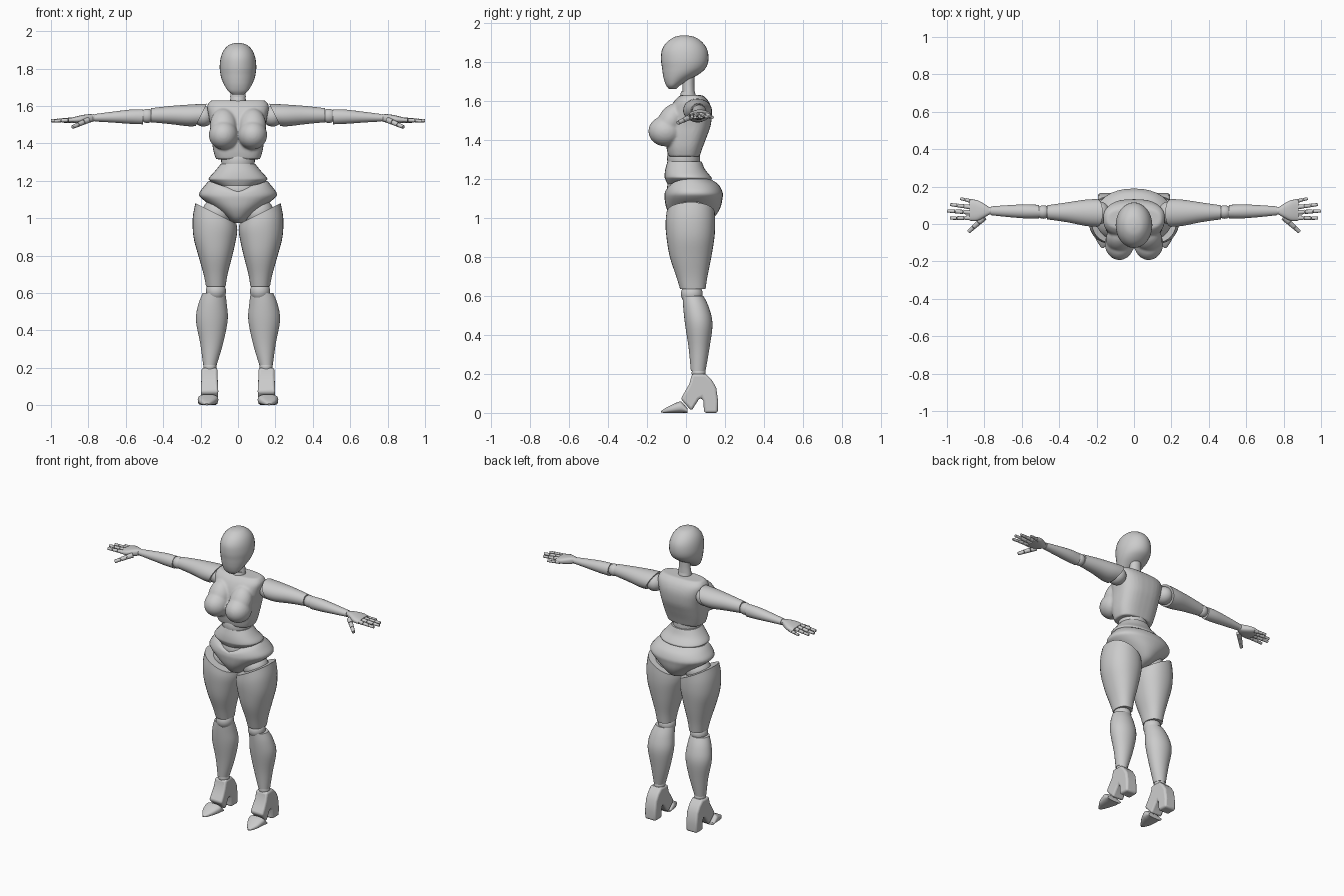
import bpy, bmesh, math
from mathutils import Vector, Matrix

if "Cube" in bpy.data.objects:
    bpy.data.objects.remove(bpy.data.objects["Cube"])

AX = {'z': lambda t, a, b: (a, b, t), 'x': lambda t, a, b: (t, b, a), 'y': lambda t, a, b: (a, t, b)}


def finish(name, bm, mirror=False, angle=40):
    bmesh.ops.recalc_face_normals(bm, faces=bm.faces)
    me = bpy.data.meshes.new(name)
    bm.to_mesh(me)
    bm.free()
    for p in me.polygons:
        p.use_smooth = True
    me.set_sharp_from_angle(angle=math.radians(angle))
    ob = bpy.data.objects.new(name, me)
    bpy.context.collection.objects.link(ob)
    if mirror:
        ob.modifiers.new("Mirror", 'MIRROR').use_mirror_merge = False
    return ob


def smooth_rings(rings, steps):
    rings = [tuple(r) + (0,) * (6 - len(r)) for r in rings]
    out = []
    for i in range(len(rings) - 1):
        p0, p1, p2, p3 = rings[max(i - 1, 0)], rings[i], rings[i + 1], rings[min(i + 2, len(rings) - 1)]
        for s in range(steps):
            u = s / steps
            out.append([0.5 * (2 * b + (c - a) * u + (2 * a - 5 * b + 4 * c - d) * u * u
                               + (3 * b - a - 3 * c + d) * u ** 3) for a, b, c, d in zip(p0, p1, p2, p3)])
    return out + [list(rings[-1])]


def add_loft(bm, rings, axis='z', e=2.0, n=32, steps=4, deform=None):
    """Ring = (position, a0, a1, b0, b1, tilt); superellipse sections skinned along the axis."""
    loops = []
    for t, a0, a1, b0, b1, k in smooth_rings(rings, steps):
        loop = []
        for j in range(n):
            c, s = math.cos(2 * math.pi * j / n), math.sin(2 * math.pi * j / n)
            da = (a1 - a0) / 2 * math.copysign(abs(c) ** (2 / e), c)
            db = (b1 - b0) / 2 * math.copysign(abs(s) ** (2 / e), s)
            co = Vector(AX[axis](t + k * da, (a0 + a1) / 2 + da, (b0 + b1) / 2 + db))
            loop.append(bm.verts.new(deform(co) if deform else co))
        loops.append(loop)
    for lo, hi in zip(loops, loops[1:]):
        for j in range(n):
            bm.faces.new((lo[j], lo[(j + 1) % n], hi[(j + 1) % n], hi[j]))
    bm.faces.new(loops[0])
    bm.faces.new(loops[-1])


def loft(name, rings, mirror=False, **kw):
    bm = bmesh.new()
    add_loft(bm, rings, **kw)
    return finish(name, bm, mirror)


def add_ball(bm, c, r, tilt=0):
    m = Matrix.Translation(c) @ Matrix.Rotation(tilt, 4, 'X') @ Matrix.Diagonal((*r, 1))
    bmesh.ops.create_uvsphere(bm, u_segments=32, v_segments=18, radius=1, matrix=m)


def ball(name, c, r, mirror=True):
    bm = bmesh.new()
    add_ball(bm, c, r)
    return finish(name, bm, mirror)


def body(z, rx, y0, y1):
    return (z, -rx, rx, y0, y1)


# Head and neck
loft("head", [body(*r) for r in (
    (1.937, .008, -.02, .0), (1.928, .045, -.06, .045), (1.90, .075, -.10, .085), (1.86, .092, -.124, .11),
    (1.81, .098, -.128, .115), (1.77, .094, -.123, .102), (1.74, .086, -.119, .07), (1.71, .072, -.113, .02),
    (1.68, .053, -.102, -.03), (1.662, .03, -.088, -.05))])
loft("upper_neck", [body(1.75, .036, -.02, .045), body(1.69, .037, -.018, .043), body(1.648, .042, -.018, .045)])
loft("lower_neck", [body(1.648, .04, -.025, .045), body(1.61, .045, -.035, .055)])

# Chest: rib cage and breasts fused
bm = bmesh.new()
add_loft(bm, [body(*r) for r in (
    (1.63, .145, -.03, .085), (1.60, .165, -.06, .115), (1.55, .158, -.085, .132), (1.48, .145, -.10, .128),
    (1.42, .14, -.105, .108), (1.36, .132, -.10, .085), (1.315, .118, -.09, .07))], e=2.7)
for s in (-1, 1):
    add_ball(bm, (s * .078, -.105, 1.445), (.078, .088, .078))
    add_ball(bm, (s * .078, -.08, 1.495), (.072, .065, .10), -.5)
chest = finish("chest", bm)
m = chest.modifiers.new("Fuse", 'REMESH')
m.mode, m.voxel_size, m.use_smooth_shade = 'VOXEL', .007, True
m = chest.modifiers.new("Soften", 'SMOOTH')
m.factor, m.iterations = .5, 5

# Waist, belly and pelvis
loft("waist", [body(1.36, .085, -.085, .065), body(1.31, .09, -.097, .072), body(1.26, .085, -.09, .07)])
loft("belly", [body(*r) for r in (
    (1.29, .092, -.095, .08), (1.25, .125, -.106, .097), (1.215, .155, -.11, .125), (1.20, .15, -.107, .132),
    (1.175, .11, -.095, .118))], e=2.2)
loft("lower_spine", [body(1.20, .105, -.085, .10), body(1.15, .118, -.098, .11), (1.09, -.1, .1, -.085, .09)])


def v_dip(co):
    w = min(max((co.z - 1.12) / .08, 0), 1) * max(0, 1 - abs(co.x) / .16)
    if co.y < 0:
        co.z -= .055 * w
    return co


loft("pelvis", [body(*r) for r in (
    (1.20, .155, -.09, .125), (1.17, .182, -.105, .168), (1.13, .208, -.11, .188), (1.10, .188, -.11, .187),
    (1.05, .12, -.10, .175), (1.0, .055, -.07, .14), (.975, .03, -.03, .08))], e=2.2, deform=v_dip)

# Legs
ball("hip_joint", (.11, .03, 1.03), (.08, .08, .08))
loft("thigh", [(1.025, .008, .228, -.10, .148, .5), (.97, .004, .242, -.105, .15, .25), (.90, .008, .238, -.10, .146),
               (.80, .03, .212, -.083, .13), (.70, .056, .184, -.05, .11), (.635, .066, .171, -.03, .10)],
     True, e=2.2)
ball("knee", (.118, .03, .61), (.054, .056, .055))
loft("shin", [(.60, .068, .188, -.017, .09), (.54, .06, .212, -.014, .118), (.455, .055, .225, -.005, .136),
              (.33, .08, .202, .014, .12), (.215, .114, .186, .025, .10)], True)
ball("ankle", (.15, .065, .205), (.035, .036, .035))


# High-heeled shoe from a side profile
def shoe(name, profile, x0, x1):
    bm = bmesh.new()
    f = bm.faces.new([bm.verts.new((x0, y, z)) for y, z in profile])
    ext = bmesh.ops.extrude_face_region(bm, geom=[f])
    bmesh.ops.translate(bm, vec=(x1 - x0, 0, 0), verts=[g for g in ext['geom'] if isinstance(g, bmesh.types.BMVert)])
    for v in bm.verts:  # wider towards the ball of the foot
        v.co.x += (v.co.x - .155) * max(0, .05 - v.co.y) * 2.5
    ob = finish(name, bm, True)
    b = ob.modifiers.new("Round", 'BEVEL')
    b.width, b.segments, b.limit_method, b.angle_limit = .014, 3, 'ANGLE', math.radians(60)
    return ob


shoe("foot_and_heel", [(.03, .2), (.1, .2), (.13, .172), (.155, .13), (.165, .06), (.163, 0), (.092, 0),
                       (.09, .06), (.08, .078), (.066, .07), (.028, .01), (-.027, .072), (-.005, .11), (.018, .15)],
     .112, .193)
loft("toe", [(.008, .11, .212, .0, .022, 0), (-.02, .106, .215, .0, .055), (-.04, .107, .214, .0, .056),
             (-.08, .125, .205, .0, .038), (-.11, .145, .187, .0, .022), (-.127, .16, .174, .002, .01)],
     True, axis='y', e=2.6)

# Arms
ball("shoulder_joint", (.185, .06, 1.545), (.055, .06, .055))
loft("upper_arm", [(.197, 1.492, 1.612, -.015, .133, -.5), (.26, 1.492, 1.608, -.01, .13, -.2),
                   (.36, 1.503, 1.60, .01, .115), (.465, 1.513, 1.588, .025, .10)], True, axis='x')
ball("elbow", (.485, .064, 1.547), (.038, .036, .038))
loft("forearm", [(.508, 1.502, 1.582, .03, .102), (.58, 1.505, 1.58, .03, .105), (.68, 1.512, 1.568, .038, .10),
                 (.765, 1.517, 1.557, .047, .094)], True, axis='x')
ball("wrist", (.772, .07, 1.537), (.02, .02, .019))

# Hands
loft("palm", [(.775, 1.517, 1.555, .05, .09), (.80, 1.51, 1.556, .035, .107), (.84, 1.508, 1.55, .017, .128),
              (.88, 1.51, 1.54, .018, .128)], True, axis='x', e=2.6)
bm = bmesh.new()


def finger(p, q, r):
    p, q = Vector(p), Vector(q)
    d = q - p
    rot = d.to_track_quat('Z', 'Y').to_matrix().to_4x4()
    for i in range(3):
        c, r0, r1 = p + d * (i + .5) / 3, r * (1 - .13 * i), r * (.9 - .13 * i)
        bmesh.ops.create_cone(bm, cap_ends=True, segments=12, radius1=r0, radius2=r1, depth=d.length / 3 * .93,
                              matrix=Matrix.Translation(c) @ rot)
        e = p + d * (i + 1) / 3
        bmesh.ops.create_uvsphere(bm, u_segments=12, v_segments=8, radius=r1 * .85,
                                  matrix=Matrix.Translation(e - d.normalized() * r1 * .85))


finger((.85, .118, 1.522), (.93, .136, 1.516), .0115)
finger((.87, .09, 1.526), (.983, .104, 1.52), .0125)
finger((.87, .062, 1.527), (1.0, .07, 1.521), .013)
finger((.87, .033, 1.526), (.985, .031, 1.52), .0125)
finger((.80, .035, 1.525), (.885, -.042, 1.487), .016)
finish("fingers", bm, True)
